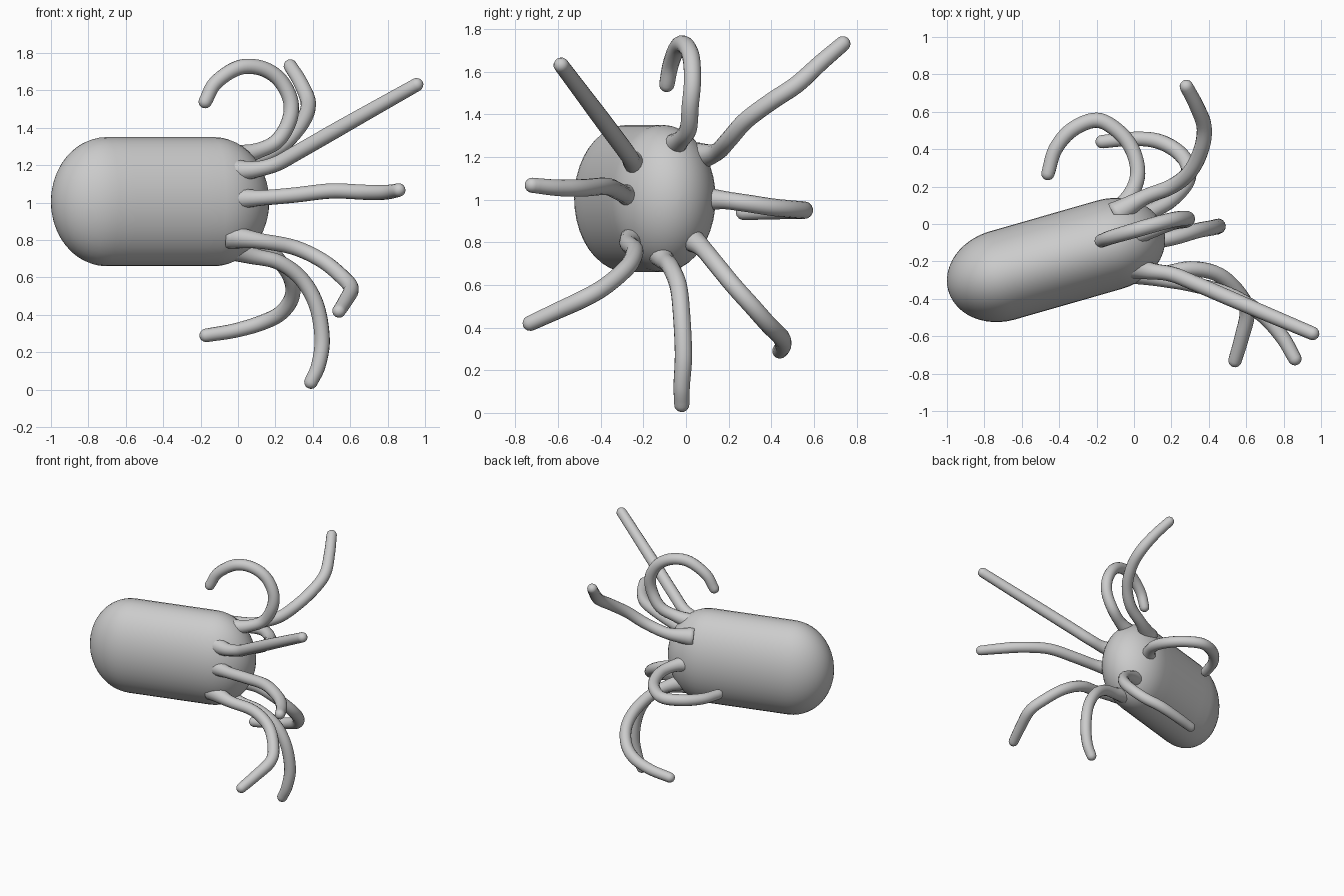
import bpy, bmesh
from math import cos, sin, pi, radians, sqrt
from mathutils import Vector

if "Cube" in bpy.data.objects:
    bpy.data.objects.remove(bpy.data.objects["Cube"])

# Helper: mesh object from bmesh, smooth shaded
def finish(bm, name):
    bmesh.ops.recalc_face_normals(bm, faces=bm.faces)
    me = bpy.data.meshes.new(name)
    bm.to_mesh(me)
    bm.free()
    for p in me.polygons:
        p.use_smooth = True
    ob = bpy.data.objects.new(name, me)
    bpy.context.collection.objects.link(ob)
    return ob

# Helper: skin a list of rings, closing both ends with a fan
def skin(bm, rings):
    rows = [[bm.verts.new(p) for p in r] for r in rings]
    n = len(rows[0])
    for a, b in zip(rows, rows[1:]):
        for i in range(n):
            bm.faces.new((a[i], a[(i + 1) % n], b[(i + 1) % n], b[i]))
    bm.faces.new(rows[0])
    bm.faces.new(rows[-1])

# Body: flattened capsule, turned 16 degrees about z
CAP, HALF_Y, HALF_Z, MID = 0.30, 0.245, 0.345, 0.598
rear = Vector((-0.704, -0.275, 1.005))
profile = [(-CAP * cos(a), sin(a)) for a in [pi / 2 * max(i, .15) / 12 for i in range(13)]]
profile += [(MID * i / 6, 1) for i in range(1, 6)]
profile += [(MID + CAP * sin(a), cos(a)) for a in [pi / 2 * min(i, 11.85) / 12 for i in range(13)]]
bm = bmesh.new()
skin(bm, [[(u, r * HALF_Y * cos(2 * pi * k / 40), r * HALF_Z * sin(2 * pi * k / 40))
           for k in range(40)] for u, r in profile])
body = finish(bm, "body")
body.location = rear
body.rotation_euler.z = radians(16)

# Helper: smooth path through a few points
def spline(pts, steps=6):
    p = [Vector(q) for q in pts]
    p = [2 * p[0] - p[1]] + p + [2 * p[-1] - p[-2]]
    out = []
    for a, b, c, d in zip(p, p[1:], p[2:], p[3:]):
        for i in range(steps):
            t = i / steps
            out.append(0.5 * (2 * b + (c - a) * t + (2 * a - 5 * b + 4 * c - d) * t * t
                              + (3 * b - a - 3 * c + d) * t ** 3))
    return out + [p[-2]]

# Tentacle: round tube with flared root and rounded tip
def tentacle(name, pts, radius=0.041, sides=14):
    path = spline(pts)
    end = (path[-1] - path[-2]).normalized()
    centres, radii, run = [], [], 0.0
    for i, c in enumerate(path):
        run += (c - path[i - 1]).length if i else 0
        centres.append(c)
        radii.append(radius * (1 + 0.7 * max(0, 1 - run / 0.2) ** 1.5))
    n = len(path)
    for i in range(n):
        radii[i] *= 1 - 0.12 * max(0, (i / (n - 1) - 0.75) / 0.25)
    tip, r = centres[-1], radii[-1]
    for k in (0.35, 0.65, 0.87, 0.98):
        centres.append(tip + end * r * k)
        radii.append(r * sqrt(1 - k * k))
    rings, side, prev = [], Vector((0.1, 0.3, 1)), None
    for i, c in enumerate(centres):
        t = (centres[min(i + 1, len(centres) - 1)] - centres[max(i - 1, 0)]).normalized()
        side = (side - t * side.dot(t)).normalized()
        up = t.cross(side)
        rings.append([c + radii[i] * (side * cos(2 * pi * k / sides) + up * sin(2 * pi * k / sides))
                      for k in range(sides)])
    bm = bmesh.new()
    skin(bm, rings)
    return finish(bm, name)

# Eight tentacles around the head end
tentacle("tentacle_front_upper", [(-.05, -.22, 1.17), (.08, -.25, 1.175), (.2, -.268, 1.205),
                                  (.32, -.315, 1.27), (.6, -.435, 1.43), (.955, -.585, 1.63)])
tentacle("tentacle_front_middle", [(-.05, -.25, 1.02), (.12, -.29, 1.025), (.3, -.32, 1.04),
                                   (.5, -.375, 1.062), (.68, -.48, 1.055), (.79, -.6, 1.055),
                                   (.86, -.72, 1.067)])
tentacle("tentacle_front_lower", [(-.05, -.24, .82), (.12, -.27, .795), (.3, -.24, .76),
                                  (.45, -.27, .69), (.56, -.37, .6), (.605, -.47, .54),
                                  (.575, -.61, .475), (.54, -.73, .42)])
tentacle("tentacle_bottom", [(-.05, -.13, .76), (.08, -.1, .715), (.22, -.07, .68),
                             (.34, -.035, .59), (.42, -.02, .45), (.45, -.012, .27),
                             (.43, -.02, .13), (.39, -.02, .04)])
tentacle("tentacle_back_lower", [(-.03, 0, .83), (.1, .07, .78), (.2, .13, .71), (.28, .22, .6),
                                 (.29, .31, .5), (.23, .39, .41), (.12, .445, .355),
                                 (-.02, .455, .315), (-.17, .44, .29)])
tentacle("tentacle_back_middle", [(-.1, .04, 1.0), (-.02, .15, 1.0), (.02, .27, .985),
                                  (-.01, .4, .965), (-.09, .5, .955), (-.2, .555, .95),
                                  (-.33, .505, .95), (-.42, .4, .945), (-.46, .27, .94)])
tentacle("tentacle_back_upper", [(-.1, .05, 1.2), (.05, .14, 1.22), (.2, .2, 1.28),
                                 (.3, .28, 1.37), (.36, .4, 1.46), (.375, .52, 1.54),
                                 (.335, .63, 1.64), (.28, .735, 1.73)])
tentacle("tentacle_top", [(-.05, -.07, 1.24), (.1, -.03, 1.275), (.21, .01, 1.33),
                          (.275, .02, 1.44), (.28, .03, 1.55), (.22, .025, 1.66), (.12, 0, 1.72),
                          (0, -.035, 1.72), (-.12, -.07, 1.64), (-.175, -.09, 1.54)])
